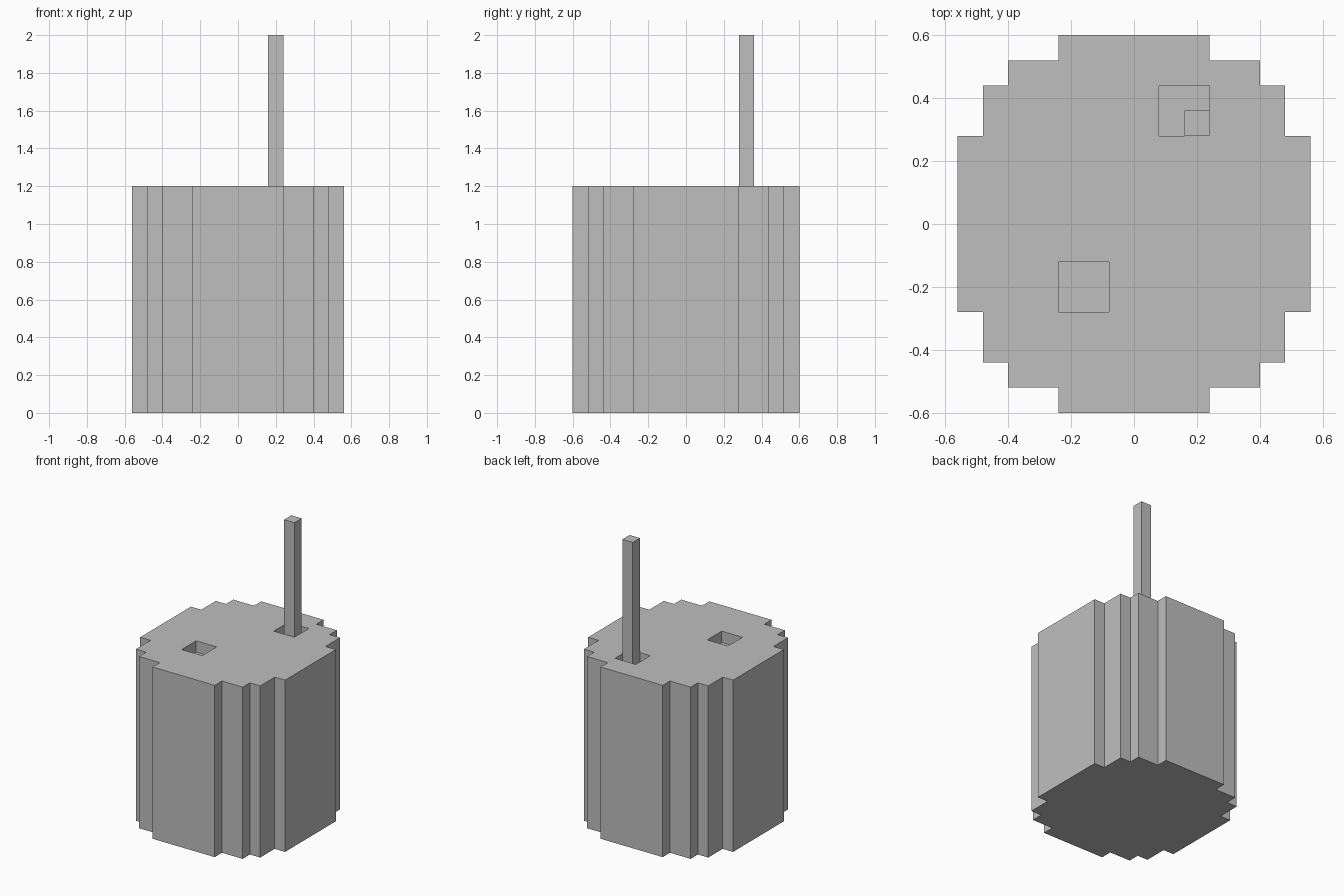
import bpy
import bmesh

default = bpy.data.objects.get("Cube")
if default:
    bpy.data.objects.remove(default, do_unlink=True)

UNIT = 0.08     # size of one block
TOP = 1.2       # height of the drum
TIP = 2.0       # height of the rod

# Single plain grey
grey = bpy.data.materials.new("plain grey")
grey.use_nodes = True
colour = (0.52, 0.52, 0.52, 1)
grey.diffuse_color = colour
grey.node_tree.nodes["Principled BSDF"].inputs["Base Color"].default_value = colour


def prism(name, outline, bottom, top):
    """Extrude a flat outline upwards into a solid."""
    bm = bmesh.new()
    base = bm.faces.new([bm.verts.new((x, y, bottom)) for x, y in outline])
    grown = bmesh.ops.extrude_face_region(bm, geom=[base])["geom"]
    raised = [g for g in grown if isinstance(g, bmesh.types.BMVert)]
    bmesh.ops.translate(bm, verts=raised, vec=(0, 0, top - bottom))
    bmesh.ops.recalc_face_normals(bm, faces=bm.faces)
    mesh = bpy.data.meshes.new(name)
    bm.to_mesh(mesh)
    bm.free()
    mesh.materials.append(grey)
    obj = bpy.data.objects.new(name, mesh)
    bpy.context.collection.objects.link(obj)
    return obj


def square(x, y, size):
    return [(x, y), (x + size, y), (x + size, y + size), (x, y + size)]


# Drum: one stepped quarter, mirrored round the centre
quarter = [(0.56, 0.28), (0.48, 0.28), (0.48, 0.44), (0.40, 0.44),
           (0.40, 0.52), (0.24, 0.52), (0.24, 0.60)]
back = quarter + [(-x, y) for x, y in reversed(quarter)]
outline = back + [(-x, -y) for x, y in back]
drum = prism("drum", outline, 0, TOP)

# Two shallow square holes sunk into the lid
for x, y in [(-0.24, -0.28), (0.08, 0.28)]:
    cutter = prism("hole_cutter", square(x, y, 2 * UNIT), TOP - UNIT, TOP + UNIT)
    cutter.hide_render = True
    cut = drum.modifiers.new("hole", "BOOLEAN")
    cut.operation = "DIFFERENCE"
    cut.solver = "EXACT"
    cut.object = cutter
    bpy.context.view_layer.objects.active = drum
    bpy.ops.object.modifier_apply(modifier=cut.name)
    bpy.data.objects.remove(cutter, do_unlink=True)

# Rod standing in the front corner of the rear hole
prism("rod", square(0.16, 0.28, UNIT), TOP - UNIT, TIP)
